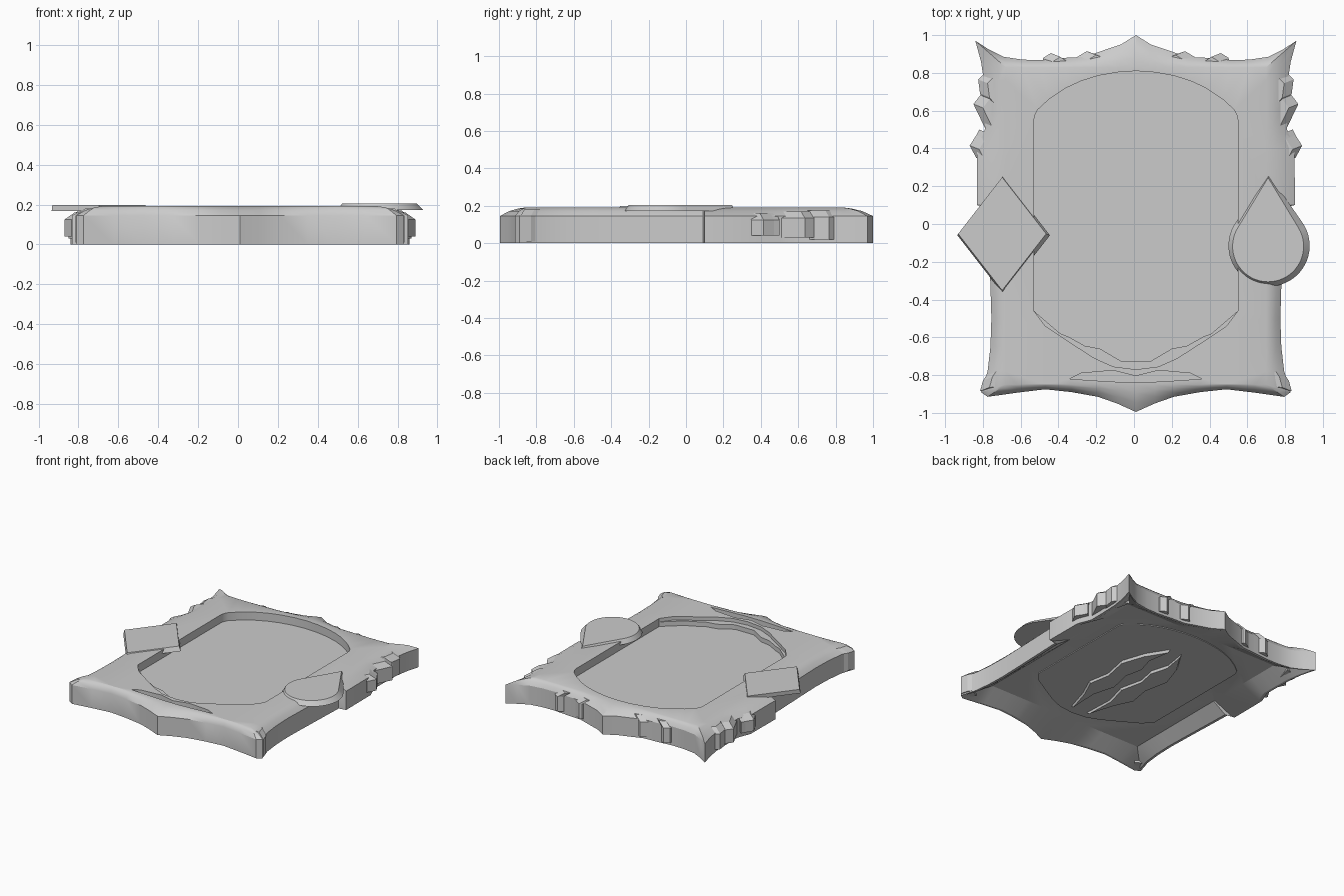
import bpy, bmesh, math

if "Cube" in bpy.data.objects:
    bpy.data.objects.remove(bpy.data.objects["Cube"])

CX = 0.01  # symmetry line of the frame

grey = bpy.data.materials.new("stone grey")
grey.diffuse_color = (0.6, 0.6, 0.6, 1)
grey.use_nodes = True
grey.node_tree.nodes["Principled BSDF"].inputs["Base Color"].default_value = grey.diffuse_color


def mirror(half):
    """Closed loop from a right-half profile running back to front."""
    left = [(-x, y) for x, y in reversed(half) if abs(x) > 1e-6]
    return [(x + CX, y) for x, y in half + left]


def finish(bm, name, smooth=True):
    bmesh.ops.remove_doubles(bm, verts=bm.verts[:], dist=0.0005)
    bmesh.ops.recalc_face_normals(bm, faces=bm.faces[:])
    mesh = bpy.data.meshes.new(name)
    bm.to_mesh(mesh)
    bm.free()
    ob = bpy.data.objects.new(name, mesh)
    bpy.context.collection.objects.link(ob)
    mesh.materials.append(grey)
    if smooth:
        bpy.ops.object.select_all(action='DESELECT')
        bpy.context.view_layer.objects.active = ob
        ob.select_set(True)
        bpy.ops.object.shade_smooth_by_angle(angle=math.radians(25))
    return ob


def ring(bm, pts, z):
    return [bm.verts.new((x, y, z)) for x, y in pts]


def bridge(bm, a, b):
    n = len(a)
    for i in range(n):
        j = (i + 1) % n
        bm.faces.new((a[i], a[j], b[j], b[i]))


def fill(bm, z):
    """Fill every open edge at one height, leaving inner loops as holes."""
    edges = [e for e in bm.edges if e.is_boundary
             and all(abs(v.co.z - z) < 1e-4 for v in e.verts)]
    bmesh.ops.triangle_fill(bm, edges=edges, use_beauty=True)


def prism(name, pts, z0, z1, top=None):
    bm = bmesh.new()
    a, b = ring(bm, pts, z0), ring(bm, top or pts, z1)
    bridge(bm, a, b)
    bm.faces.new(a)
    bm.faces.new(b)
    return finish(bm, name)


def shrink(pts, k):
    cx = sum(p[0] for p in pts) / len(pts)
    cy = sum(p[1] for p in pts) / len(pts)
    return [(cx + (x - cx) * k, cy + (y - cy) * k) for x, y in pts]


def clamp(pts, w, y0, y1):
    return [(max(CX - w, min(CX + w, x)), max(y0, min(y1, y))) for x, y in pts]


def mix(a, b, t):
    return [(p[0] + (q[0] - p[0]) * t, p[1] + (q[1] - p[1]) * t) for p, q in zip(a, b)]


outline = mirror([
    (0, 1.0), (.08, .95), (.17, .92), (.27, .885), (.37, .88), (.5, .868), (.6, .87),
    (.7, .885), (.78, .925), (.85, .97), (.82, .86), (.805, .76), (.80, .6), (.80, .5),
    (.84, .4), (.842, .1), (.785, .09), (.77, -.33), (.765, -.5), (.77, -.65),
    (.785, -.78), (.82, -.89), (.785, -.915), (.63, -.893), (.48, -.875), (.34, -.89),
    (.2, -.915), (.1, -.95), (0, -.995)])
opening = mirror([
    (0, .81), (.1, .803), (.2, .785), (.29, .757), (.37, .72), (.46, .66), (.52, .605),
    (.535, .575), (.54, .55), (.54, -.46), (.48, -.54), (.36, -.62), (.22, -.71),
    (.12, -.755), (0, -.77)])
groove = mirror([(0, -.805), (.12, -.775), (.29, -.79), (.35, -.82), (.2, -.83), (.06, -.838)])

# Frame: outer wall, rounded shoulder, flat top with recess and groove, hollow underside
bm = bmesh.new()
flat = clamp(outline, .69, -.85, .83)
rim = [((x - CX) * .975 + CX, y * .98) for x, y in outline]
levels = [(clamp(outline, .66, -.74, .74), .07), (rim, 0), (outline, 0), (outline, .145),
          (mix(outline, flat, .35), .172), (mix(outline, flat, .7), .186), (flat, .192)]
loops = [ring(bm, p, z) for p, z in levels]
for a, b in zip(loops, loops[1:]):
    bridge(bm, a, b)
for pts, depth in ((opening, .13), (groove, .15)):
    bridge(bm, ring(bm, pts, .192), ring(bm, pts, depth))
bmesh.ops.remove_doubles(bm, verts=bm.verts[:], dist=0.0005)
for z in (.192, .13, .15, .07):
    fill(bm, z)
finish(bm, "frame")

# Angular step along the front of the recess
curve = [(-.54, -.46), (-.48, -.54), (-.36, -.62), (-.22, -.71), (-.12, -.755), (0, -.77),
         (.12, -.755), (.22, -.71), (.36, -.62), (.48, -.54), (.54, -.46)]
step = [(.40, -.58), (.36, -.595), (.27, -.645), (.19, -.66), (.08, -.725),
        (-.08, -.725), (-.19, -.66), (-.27, -.645), (-.36, -.595), (-.40, -.58)]
prism("recess_step", [(x + CX, y) for x, y in curve + step], .125, .165)

# Raised outline and leaf reliefs on the underside
prism("back_plate", [(CX + (x - CX) * .98, y * .86) for x, y in opening], .064, .072)
leaf = [(.07, -.60), (.13, -.40), (.20, -.25), (.17, -.08), (.21, .12), (.15, .30), (.05, .46),
        (.08, .28), (.04, .14), (.07, 0), (.03, -.18), (.08, -.36)]
for s, side in ((1, "right"), (-1, "left")):
    pts = [(s * x, y) for x, y in leaf]
    prism("leaf_relief_" + side, shrink(pts, .95), .045, .068, pts)

# Jagged shards along the sides, back edge and corners
shards = [
    ([(.72, .82), (.80, .80), (.835, .765), (.825, .69), (.77, .62)], .02, .155),
    ([(.73, .68), (.81, .70), (.86, .635), (.80, .51), (.74, .52)], .03, .15),
    ([(.72, .50), (.80, .475), (.83, .50), (.845, .47), (.88, .415), (.845, .35), (.76, .36)], .04, .14),
    ([(.39, .84), (.42, .885), (.45, .905), (.49, .88), (.50, .84)], .02, .15),
    ([(.21, .85), (.24, .908), (.26, .915), (.31, .885), (.31, .85)], .02, .15),
    ([(.72, -.84), (.79, -.80), (.81, -.83), (.825, -.885), (.75, -.88)], .01, .16)]
for i, (pts, z0, z1) in enumerate(shards):
    for s, side in ((1, "right"), (-1, "left")):
        base = [(CX + s * x, y) for x, y in pts]
        inner = [(CX + s * (x - .05), y - (.02 if y > 0 else -.02)) for x, y in pts]
        bm = bmesh.new()
        a, b, c = ring(bm, base, z0), ring(bm, base, z1 - .015), ring(bm, inner, z1 + .02)
        bridge(bm, a, b)
        bridge(bm, b, c)
        bm.faces.new(a)
        bm.faces.new(c)
        finish(bm, f"shard_{i + 1}_{side}", smooth=False)

# Diamond badge on the left
gem = [(-.69, .255), (-.445, -.06), (-.69, -.375), (-.935, -.06)]
prism("diamond_badge", gem, .167, .198, [(x - .008, y + .008) for x, y in shrink(gem, .95)])


# Teardrop badge on the right
def teardrop(cx, cy, r, tip):
    start = math.acos(r / (tip - cy))
    a0, a1 = math.pi / 2 - start, math.pi / 2 + start - 2 * math.pi
    arc = [(cx + r * math.cos(a0 + (a1 - a0) * i / 40),
            cy + r * math.sin(a0 + (a1 - a0) * i / 40)) for i in range(41)]
    return [(cx, tip)] + arc


prism("teardrop_badge", teardrop(.715, -.115, .215, .262), .172, .205,
      teardrop(.71, -.118, .188, .245))
